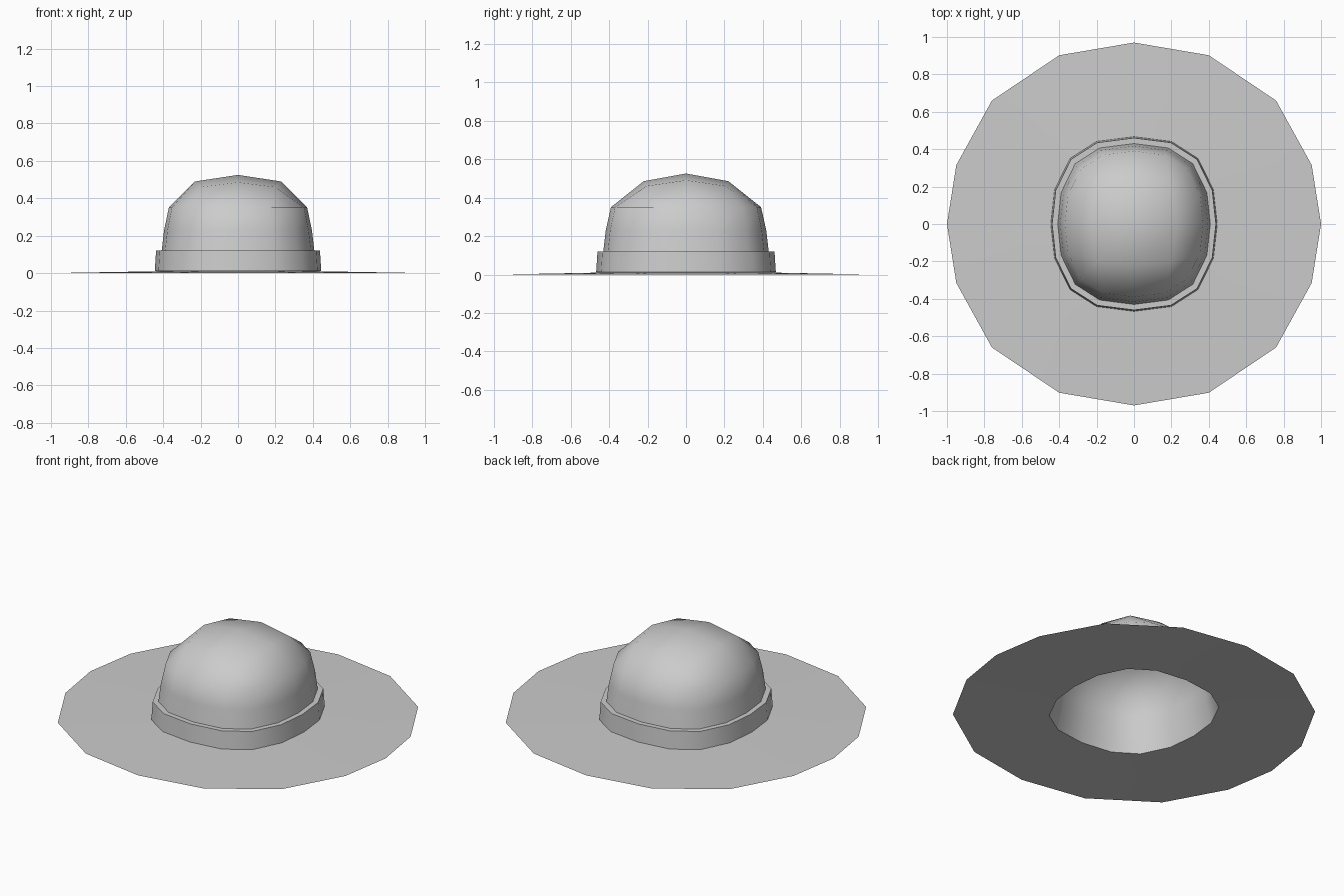
import bpy

if "Cube" in bpy.data.objects:
    bpy.data.objects.remove(bpy.data.objects["Cube"])

# Quarter outlines of the 16-sided rings (normalised to 1 in x and y)
BRIM = [(1, 0), (.95, .325), (.76, .68), (.4, .93), (0, 1)]
HEAD = [(1, 0), (.955, .39), (.77, .75), (.45, .945), (0, 1)]


def ring(quarter, rx, ry, z):
    """Mirror a quarter outline into a closed 16-point ring."""
    q = quarter
    pts = q + [(-x, y) for x, y in q[3::-1]]
    pts += [(-x, -y) for x, y in q[1:]] + [(x, -y) for x, y in q[3:0:-1]]
    return [(x * rx, y * ry, z) for x, y in pts]


def loft(rings):
    """Join consecutive rings with quads."""
    verts = [p for r in rings for p in r]
    faces = []
    for k in range(len(rings) - 1):
        for i in range(16):
            j = (i + 1) % 16
            a, b = k * 16, (k + 1) * 16
            faces.append((a + i, a + j, b + j, b + i))
    return verts, faces


def make(name, verts, faces, angle=1.0):
    me = bpy.data.meshes.new(name)
    me.from_pydata(verts, [], faces)
    me.update()
    ob = bpy.data.objects.new(name, me)
    bpy.context.collection.objects.link(ob)
    bpy.ops.object.select_all(action='DESELECT')
    ob.select_set(True)
    bpy.context.view_layer.objects.active = ob
    bpy.ops.object.shade_smooth_by_angle(angle=angle)
    return ob


# Wide, nearly flat brim with the head opening
make("brim", *loft([ring(BRIM, 1, .97, 0), ring(HEAD, .43, .452, .01)]))

# Band around the base of the crown, with a narrow top ledge
make("hat_band", *loft([ring(HEAD, .43, .452, .01), ring(HEAD, .445, .467, .012),
                        ring(HEAD, .438, .46, .12), ring(HEAD, .408, .43, .12)]))

# Crown: lofted wall closed by a 4 x 4 grid dome
verts, faces = loft([ring(HEAD, .43, .452, .01), ring(HEAD, .408, .43, .12),
                     ring(HEAD, .395, .417, .23), ring(HEAD, .37, .39, .35)])
top = len(verts) - 16
grid = {}
for i in range(-2, 3):
    grid[2, i] = top + i % 16
    grid[-i, 2] = top + (4 + i) % 16
    grid[-2, -i] = top + (8 + i) % 16
    grid[i, -2] = top + (12 + i) % 16
for i in (-1, 0, 1):
    for j in (-1, 0, 1):
        grid[i, j] = len(verts)
        if i and j:
            verts.append((.2 * i, .205 * j, .46))
        else:
            verts.append((.23 * i, .22 * j, .525 - .035 * abs(i) - .04 * abs(j)))
for i in range(-2, 2):
    for j in range(-2, 2):
        faces.append((grid[i, j], grid[i + 1, j], grid[i + 1, j + 1], grid[i, j + 1]))
make("crown", verts, faces)
